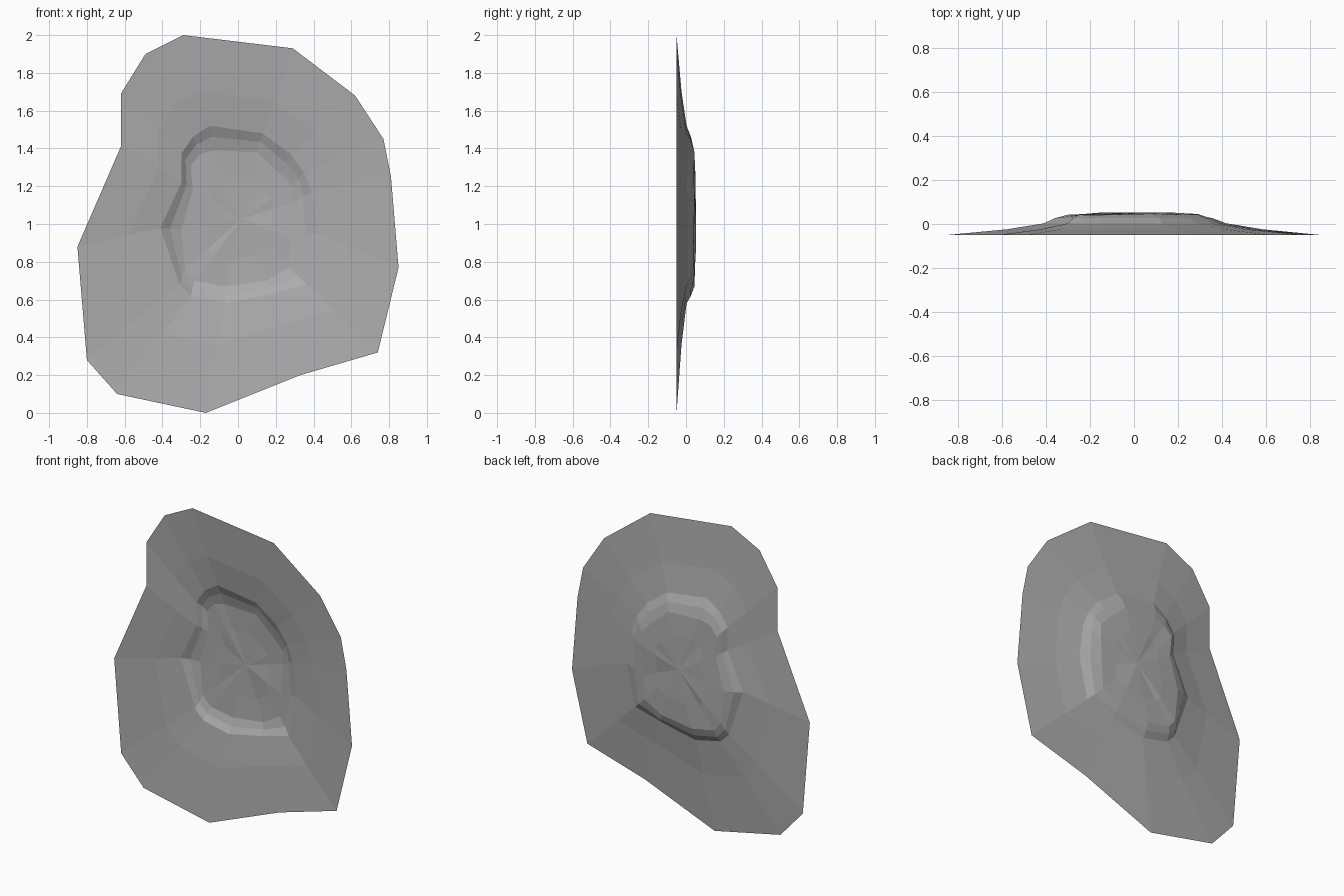
import bpy, bmesh, random
from mathutils import Vector

if "Cube" in bpy.data.objects:
    bpy.data.objects.remove(bpy.data.objects["Cube"])

random.seed(4)
# Matching outlines (x, z), clockwise from the top left
OUTER = [(-.29, 2), (.29, 1.93), (.62, 1.68), (.77, 1.45), (.81, 1.25),
         (.85, .77), (.74, .32), (.33, .20), (-.17, 0), (-.64, .10),
         (-.80, .28), (-.85, .88), (-.62, 1.41), (-.62, 1.69), (-.49, 1.90)]
LIP = [(-.15, 1.52), (.13, 1.48), (.28, 1.37), (.35, 1.27), (.39, 1.17),
       (.42, .95), (.36, .68), (.17, .63), (-.07, .58), (-.25, .62),
       (-.31, .68), (-.41, .98), (-.30, 1.22), (-.30, 1.37), (-.24, 1.46)]
FLOOR = [(-.13, 1.39), (.10, 1.38), (.22, 1.27), (.29, 1.20), (.29, 1.11),
         (.28, .92), (.27, .77), (.15, .70), (-.07, .67), (-.23, .70),
         (-.28, .76), (-.30, .97), (-.24, 1.18), (-.25, 1.31), (-.20, 1.37)]
CENTRE = (.02, 1.03)


def blend(a, b, t):
    return [(p[0] + (q[0] - p[0]) * t, p[1] + (q[1] - p[1]) * t) for p, q in zip(a, b)]


# Rings from the outer edge to the sunken floor: outline, depth y, roughness
rings = [(OUTER, -.05, 0), (blend(OUTER, LIP, .62), -.024, 0), (LIP, .003, 0),
         (blend(LIP, FLOOR, .45), .027, .002), (FLOOR, .043, .003),
         (blend(FLOOR, [CENTRE] * len(FLOOR), .4), .046, .006)]

bm = bmesh.new()
loops = [[bm.verts.new((x, y + random.uniform(-r, r), z)) for x, z in ring]
         for ring, y, r in rings]
n = len(OUTER)
for a, b in zip(loops, loops[1:]):
    for i in range(n):
        j = (i + 1) % n
        bm.faces.new((a[i], b[i], b[j], a[j]))
# Floor centre fan
c = bm.verts.new((CENTRE[0], .052, CENTRE[1]))
for i in range(n):
    bm.faces.new((loops[-1][i], c, loops[-1][(i + 1) % n]))
# Open side faces the front
bm.normal_update()
if sum((f.normal * f.calc_area() for f in bm.faces), Vector()).y > 0:
    bmesh.ops.reverse_faces(bm, faces=bm.faces[:])

mesh = bpy.data.meshes.new("crater")
bm.to_mesh(mesh)
bm.free()
# Darker grey
mat = bpy.data.materials.new("dark_grey")
mat.diffuse_color = (.415, .415, .415, 1)
mat.use_nodes = True
mat.node_tree.nodes["Principled BSDF"].inputs["Base Color"].default_value = mat.diffuse_color
mesh.materials.append(mat)
bpy.context.collection.objects.link(bpy.data.objects.new("crater", mesh))
